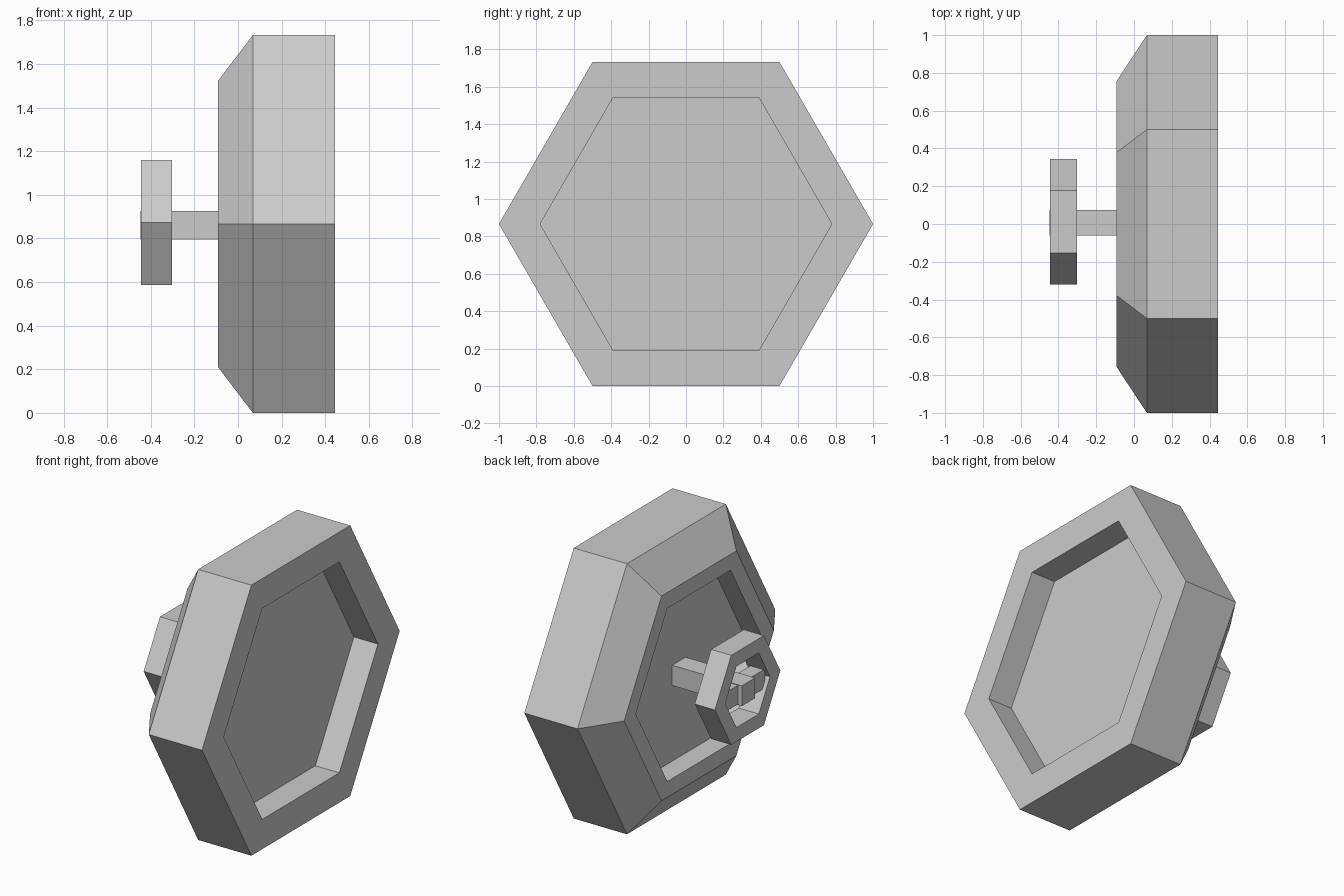
import bpy, bmesh
from math import cos, sin, pi

cube = bpy.data.objects.get("Cube")
if cube:
    bpy.data.objects.remove(cube, do_unlink=True)

grey = bpy.data.materials.new("light grey")
grey.use_nodes = True
colour = (0.6, 0.6, 0.6, 1)
grey.diffuse_color = colour
grey.node_tree.nodes["Principled BSDF"].inputs["Base Color"].default_value = colour

MID = 3 ** 0.5 / 2  # height of the drum axis


def finish(name, bm):
    bmesh.ops.recalc_face_normals(bm, faces=bm.faces)
    mesh = bpy.data.meshes.new(name)
    bm.to_mesh(mesh)
    bm.free()
    mesh.materials.append(grey)
    obj = bpy.data.objects.new(name, mesh)
    bpy.context.collection.objects.link(obj)
    return obj


def hex_loft(name, profile, y, z, closed=False):
    """Sweep an (x, radius) profile around the x axis in six flat sides."""
    bm = bmesh.new()
    rings = [[bm.verts.new((x, y + r * cos(i * pi / 3), z + r * sin(i * pi / 3)))
              for i in range(6)] for x, r in profile]
    pairs = list(zip(rings, rings[1:]))
    if closed:
        pairs.append((rings[-1], rings[0]))
    else:
        bm.faces.new(rings[0])
        bm.faces.new(rings[-1])
    for a, b in pairs:
        for i in range(6):
            j = (i + 1) % 6
            bm.faces.new((a[i], a[j], b[j], b[i]))
    return finish(name, bm)


def box(name, low, high):
    bm = bmesh.new()
    bmesh.ops.create_cube(bm, size=1)
    for v in bm.verts:
        v.co = [lo + (c + 0.5) * (hi - lo) for c, lo, hi in zip(v.co, low, high)]
    return finish(name, bm)


# Hexagonal drum with a bevelled back and a recess on both faces
hex_loft("drum", [(0.275, 0.78), (0.445, 0.78), (0.445, 1), (0.068, 1),
                  (-0.092, 0.757), (-0.092, 0.64), (0.045, 0.64)], 0, MID)

# Hand wheel: open hexagonal ring, stem and crossbar
hex_loft("handle_ring", [(-0.445, 0.331), (-0.302, 0.331),
                         (-0.302, 0.226), (-0.445, 0.226)], 0.012, 0.873, True)
box("stem", (-0.448, -0.06, 0.796), (0.05, 0.075, 0.926))
box("handle_crossbar", (-0.42, -0.2, 0.8), (-0.325, 0.22, 0.922))
